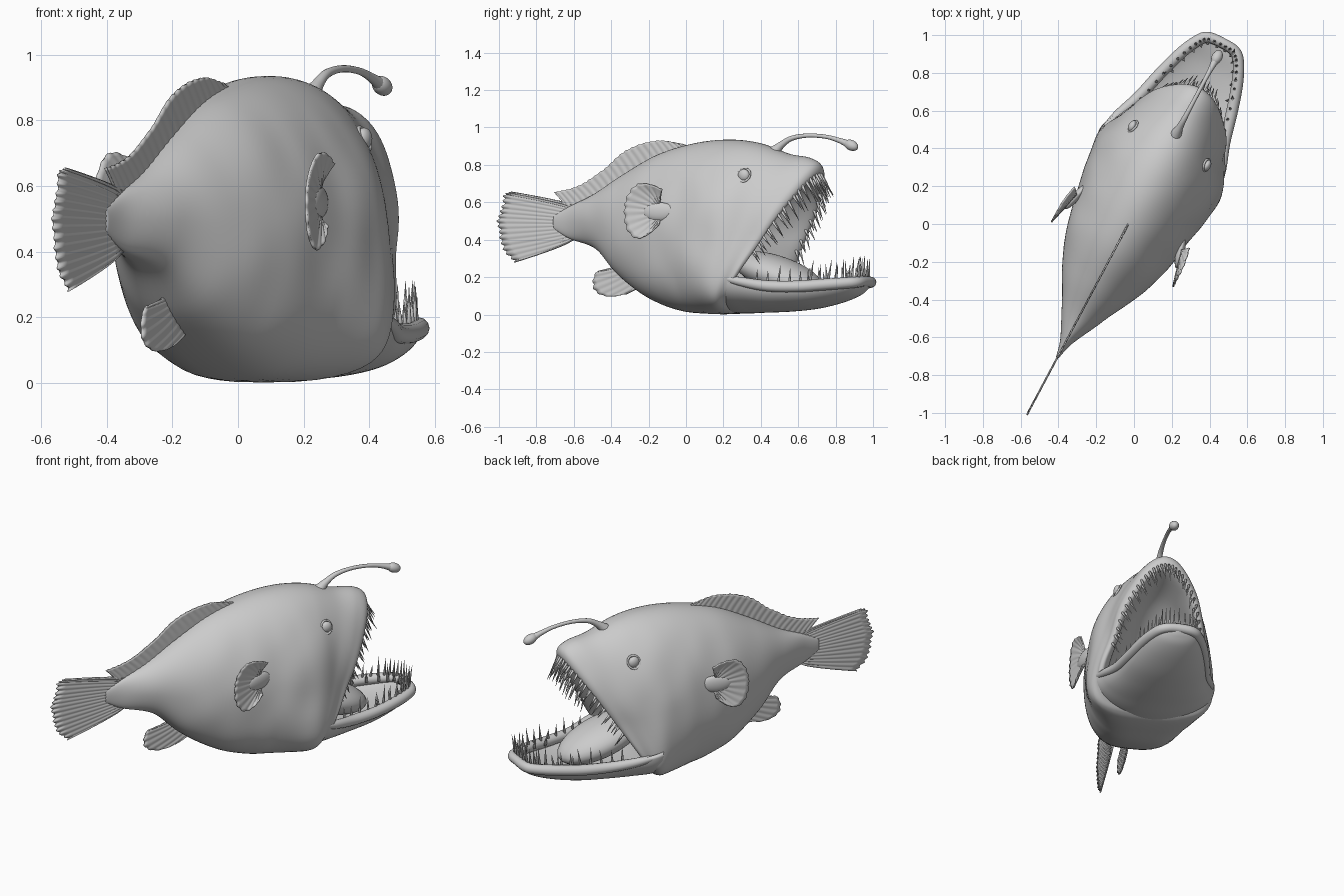
import bpy, bmesh, math, random
from mathutils import Vector, Matrix, noise

if "Cube" in bpy.data.objects:
    bpy.data.objects.remove(bpy.data.objects["Cube"])

random.seed(4)
YAW = math.radians(28)
SN, CS = math.sin(YAW), math.cos(YAW)


def world(u, v, z):
    """u runs tail to head, v to the fish's right side, z up."""
    return Vector((-0.03 + u * SN + v * CS, u * CS - v * SN, z))


def interp(pts, s):
    """Smooth interpolation through a list of tuples, s in 0..1."""
    n = len(pts) - 1
    i = min(int(s * n), n - 1)
    t = s * n - i
    p0, p1, p2, p3 = pts[max(i - 1, 0)], pts[i], pts[i + 1], pts[min(i + 2, n)]
    return tuple(b + 0.5 * t * (c - a + t * (2 * a - 5 * b + 4 * c - d + t * (3 * (b - c) + d - a)))
                 for a, b, c, d in zip(p0, p1, p2, p3))


def finish(name, bm):
    for v in bm.verts:
        v.co = world(*v.co)
    bmesh.ops.recalc_face_normals(bm, faces=bm.faces)
    for f in bm.faces:
        f.smooth = True
    me = bpy.data.meshes.new(name)
    bm.to_mesh(me)
    bm.free()
    ob = bpy.data.objects.new(name, me)
    bpy.context.collection.objects.link(ob)
    return ob


def loft(name, stations, section, n=80, steps=8):
    bm = bmesh.new()
    total = (len(stations) - 1) * steps
    rings = []
    for i in range(total + 1):
        st = interp(stations, i / total)
        rings.append([bm.verts.new(section(st, 2 * math.pi * j / n)) for j in range(n)])
    for r, q in zip(rings, rings[1:]):
        for j in range(n):
            k = (j + 1) % n
            bm.faces.new((r[j], r[k], q[k], q[j]))
    bm.faces.new(rings[0])
    bm.faces.new(rings[-1])
    return finish(name, bm)


def ellipsoid(name, loc, scale, pitch=0.0, turn=0.0):
    bm = bmesh.new()
    m = (Matrix.Translation(loc) @ Matrix.Rotation(turn, 4, 'Z') @ Matrix.Rotation(pitch, 4, 'Y')
         @ Matrix.Diagonal((*scale, 1)))
    bmesh.ops.create_uvsphere(bm, u_segments=32, v_segments=16, radius=1, matrix=m)
    return finish(name, bm)


def tube(name, pts, samples=60):
    """Tapered tube through (u, v, z, radius) points."""
    cu = bpy.data.curves.new(name, 'CURVE')
    cu.dimensions = '3D'
    cu.bevel_depth = 1.0
    cu.bevel_resolution = 4
    cu.use_fill_caps = True
    sp = cu.splines.new('POLY')
    sp.points.add(samples)
    for i, p in enumerate(sp.points):
        u, v, z, r = interp(pts, i / samples)
        p.co = (*world(u, v, z), 1)
        p.radius = r
    sp.use_smooth = True
    ob = bpy.data.objects.new(name, cu)
    bpy.context.collection.objects.link(ob)


def fin(name, base, tips, rays, rows=8):
    """Fan of faintly ridged rays between a base line and a ragged tip line."""
    bm = bmesh.new()
    cols = rays * 6
    grid = []
    for i in range(cols + 1):
        s = i / cols
        b, e = interp(base, s), interp(tips, s)
        wave = math.cos(2 * math.pi * s * rays)
        reach = 0.98 + 0.02 * wave + 0.03 * noise.noise(Vector((s * 9, 2, 0)))
        col = []
        for j in range(rows + 1):
            t = j / rows * reach
            u, v = b[0] + (e[0] - b[0]) * t, b[1] + (e[1] - b[1]) * t
            z = b[2] + (e[2] - b[2]) * t ** 0.8
            col.append(bm.verts.new((u, v + 0.0012 * wave, z)))
        grid.append(col)
    for p, q in zip(grid, grid[1:]):
        for j in range(rows):
            bm.faces.new((p[j], q[j], q[j + 1], p[j + 1]))
    ob = finish(name, bm)
    mod = ob.modifiers.new("thickness", 'SOLIDIFY')
    mod.thickness = 0.008
    mod.offset = 0


def teeth(name, items):
    """One mesh of slim cones from (base, direction, length, radius)."""
    bm = bmesh.new()
    for base, d, length, r in items:
        d = Vector(d).normalized()
        m = Matrix.Translation(Vector(base) + d * length * 0.4) @ d.to_track_quat('Z', 'Y').to_matrix().to_4x4()
        bmesh.ops.create_cone(bm, cap_ends=True, segments=8, radius1=r, radius2=0.0008,
                              depth=length * 1.2, matrix=m)
    finish(name, bm)


# Body: tilted rings (top u, z, bottom u, z, half width, pear factor), folding into the mouth
BODY = [(-.80, .53, -.80, .46, .008, 0), (-.70, .58, -.70, .405, .035, 0),
        (-.55, .645, -.52, .345, .115, 0), (-.36, .755, -.36, .20, .205, .05),
        (-.15, .86, -.18, .085, .28, .08), (.08, .92, 0, .02, .32, .1),
        (.28, .935, .17, .003, .345, .14), (.45, .915, .28, .003, .345, .18),
        (.62, .86, .33, .015, .31, .23), (.74, .84, .36, .035, .28, .25),
        (.805, .805, .385, .06, .265, .26), (.81, .75, .39, .08, .245, .26),
        (.76, .715, .35, .10, .225, .26), (.5, .66, .26, .14, .215, .2), (.2, .5, .1, .25, .12, 0)]


def body_point(st, a):
    ut, zt, ub, zb, w, k = st
    c, s = math.cos(a), math.sin(a)
    flare = max(0, k - .12) * 5 * min(c, 0) ** 2
    v = w * math.copysign(abs(s) ** (1 if c > 0 else .65), s) * (1 - k * c + flare)
    u, z = (ut + ub) / 2 + c * (ut - ub) / 2, (zt + zb) / 2 + c * (zt - zb) / 2
    lump = 1 + 0.03 * noise.noise(Vector((u * 7, v * 4, z * 4)))
    return Vector((u, v * lump, z))


loft("body", BODY, body_point)

# Lower jaw: scoop sections (u, half width, rim z, bottom z, floor z)
JAW = [(.22, .29, .22, .012, .10), (.36, .36, .23, .006, .11), (.48, .325, .20, .01, .10),
       (.62, .27, .175, .015, .09), (.78, .228, .172, .03, .09), (.92, .185, .182, .06, .11),
       (1.02, .14, .19, .095, .14), (1.07, .095, .195, .13, .155), (1.095, .03, .195, .16, .175)]


def jaw_point(st, a):
    u, w, zr, zb, zf = st
    s = math.sin(a)
    z = zr - (zr - zb) * s ** .8 if s > 0 else zr - (zr - zf) * abs(s) ** .6
    return Vector((u, w * math.cos(a) - .01, z))


loft("lower_jaw", JAW, jaw_point)

# Rolled lip around the lower jaw, fading out at the mouth corners
half = [(u, w - .022, zr - .022, r) for (u, w, zr, _, _), r in
        zip(JAW[1:-1], (.012, .024, .03, .031, .031, .03, .029))]
rim = half + [(1.08, 0, .178, .028)] + [(u, -v - .02, z, r) for u, v, z, r in reversed(half)]
tube("lower_lip", rim, 90)

# Tongue
ellipsoid("tongue", (.56, 0, .215), (.27, .165, .095), math.radians(18))

# Lower teeth, longest at the tip
items = []
for i in range(30):
    s = 0.12 + 0.76 * i / 29
    u, v, z, r = interp(rim, s)
    big = max(0, (u - .5) / .6)
    length = random.uniform(.05, .08) + .07 * big * random.random()
    items.append(((u - .01, v * .95, z + .025), (.12 * big + random.uniform(-.1, .1), -v * .4, 1),
                  length, .0095))
for i in range(12):
    u, v, z, r = interp(rim, 0.25 + 0.5 * i / 11)
    items.append(((u - .03, v * .86, z + .01), (-.1, -v, 1), random.uniform(.05, .11), .009))
teeth("lower_teeth", items)

# Upper teeth along the inside of the upper lip, in two rows
items = []
for row, count in ((11, 32), (11.6, 22)):
    st = interp(BODY, row / (len(BODY) - 1))
    for i in range(count):
        a = -1.8 + 3.6 * i / (count - 1)
        p = body_point(st, a)
        length = random.uniform(.055, .095) + .05 * max(0, math.cos(a)) * random.random()
        items.append((p, (.5 + random.uniform(-.12, .12), -p.y * 1.2, -.85), length, .009))
teeth("upper_teeth", items)

# Lure: stalk and bulb
tube("lure_stalk", [(.53, 0, .865, .035), (.575, 0, .905, .02), (.64, 0, .942, .014), (.74, 0, .957, .011),
                    (.85, 0, .95, .011), (.93, 0, .93, .014), (.99, 0, .908, .022)])
ellipsoid("lure_bulb", (1.0, 0, .905), (.042, .028, .028), math.radians(22))

# Paired eyes and pectoral fins
for side, sg in (("right", 1), ("left", -1)):
    p = body_point(interp(BODY, 7.3 / (len(BODY) - 1)), sg * .86)
    ellipsoid("eye_" + side, p, (.033, .022, .033))
    lid = [(p.x + .034 * math.cos(t), p.y - sg * (.006 * math.cos(t) + .016 * math.sin(t)),
            p.z + .034 * math.sin(t), .006) for t in [math.tau * i / 12 for i in range(13)]]
    tube("eye_rim_" + side, lid, 48)
    ellipsoid("pectoral_base_" + side, (.0, sg * .312, .55), (.09, .022, .05), 0, -sg * .25)
    base = [(.01, .315, .60), (-.01, .32, .55), (.01, .315, .50)]
    tips = [(.04, .345, .67), (-.04, .36, .70), (-.12, .365, .69), (-.17, .365, .62), (-.18, .365, .55),
            (-.17, .365, .46), (-.11, .36, .405), (-.04, .355, .43), (.01, .34, .475)]
    fin("pectoral_fin_" + side, [(u, sg * v, z) for u, v, z in base],
        [(u, sg * v, z) for u, v, z in tips], 14)

# Midline fins
fin("tail_fin", [(-.68, 0, .585), (-.72, 0, .49), (-.68, 0, .40)],
    [(-1.06, 0, .655), (-1.10, 0, .64), (-1.12, 0, .57), (-1.14, 0, .50), (-1.13, 0, .42),
     (-1.10, 0, .34), (-1.04, 0, .278)], 16)
fin("dorsal_fin", [(-.72, 0, .56), (-.55, 0, .63), (-.36, 0, .74), (-.15, 0, .84), (.02, 0, .895)],
    [(-.80, 0, .655), (-.66, 0, .685), (-.50, 0, .775), (-.35, 0, .885), (-.17, 0, .93), (-.02, 0, .91)], 24)
fin("anal_fin", [(-.40, 0, .27), (-.36, 0, .22), (-.28, 0, .15)],
    [(-.49, 0, .235), (-.545, 0, .225), (-.565, 0, .17), (-.54, 0, .115), (-.46, 0, .095), (-.36, 0, .11)], 8)
